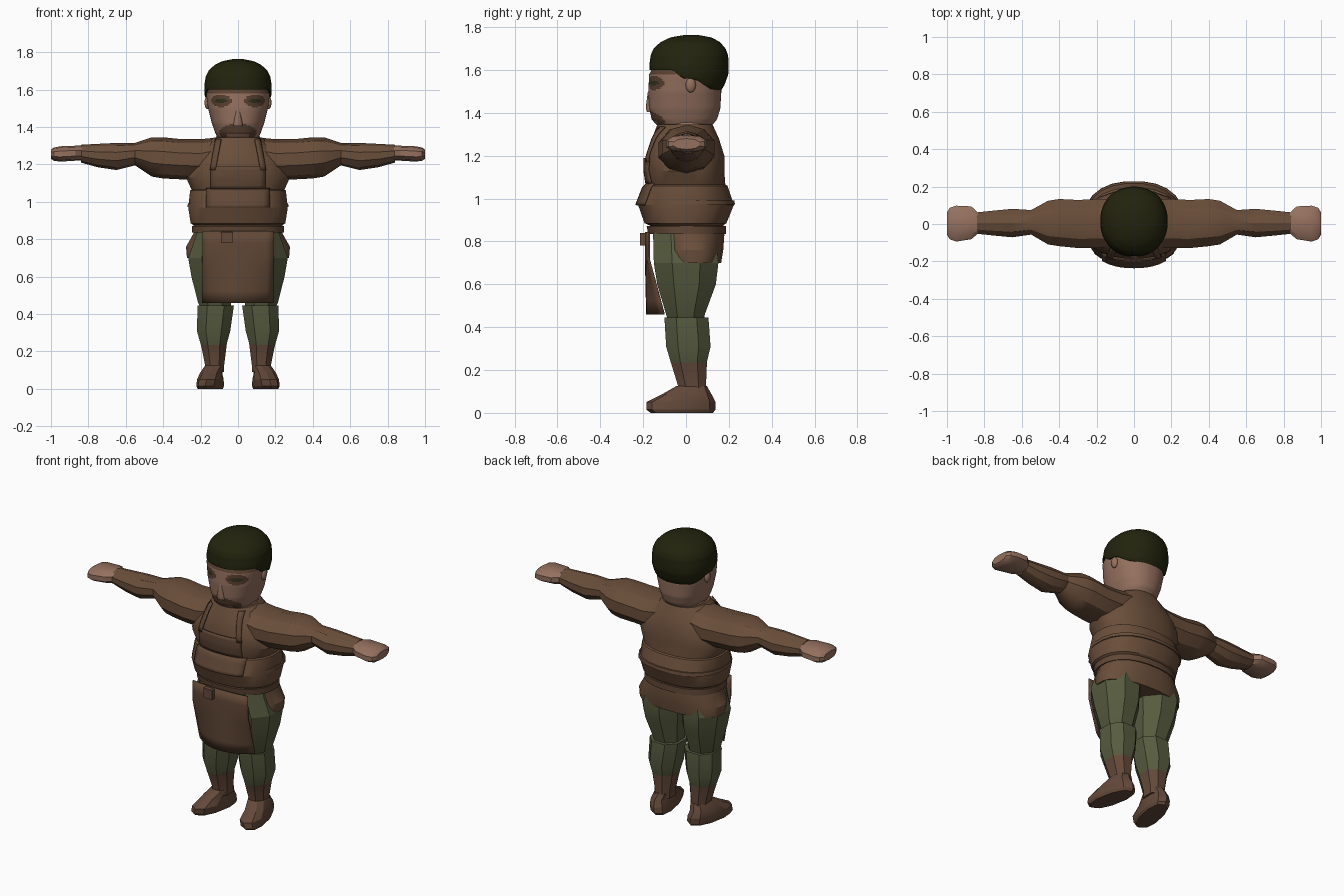
import bpy, bmesh, math

if "Cube" in bpy.data.objects:
    bpy.data.objects.remove(bpy.data.objects["Cube"])

def material(name, rgb):
    m = bpy.data.materials.new(name)
    m.diffuse_color = (*rgb, 1)
    m.use_nodes = True
    m.node_tree.nodes["Principled BSDF"].inputs["Base Color"].default_value = m.diffuse_color
    return m

BROWN = material("brown cloth", (.145, .077, .043))
APRON = material("apron brown", (.120, .064, .037))
SKIN = material("skin", (.30, .165, .115))
HAIR = material("dark hair", (.016, .017, .004))
GREEN = material("green trousers", (.095, .105, .050))
BOOT = material("boot leather", (.125, .066, .042))
FACIAL = material("facial hair", (.10, .052, .030))
EYE = material("eye dark", (.030, .030, .014))

def finish(name, bm, mats, angle=30, rule=None):
    bmesh.ops.remove_doubles(bm, verts=bm.verts, dist=.0005)
    bmesh.ops.recalc_face_normals(bm, faces=bm.faces)
    if rule:
        for f in bm.faces:
            f.material_index = rule(f.calc_center_median())
    me = bpy.data.meshes.new(name)
    bm.to_mesh(me)
    bm.free()
    for m in mats:
        me.materials.append(m)
    ob = bpy.data.objects.new(name, me)
    bpy.context.collection.objects.link(ob)
    bpy.context.view_layer.objects.active = ob
    ob.select_set(True)
    bpy.ops.object.shade_smooth_by_angle(angle=math.radians(angle))
    ob.select_set(False)
    return ob

def ring_at(rings, t):
    """Linear blend of a ring table at position t."""
    rs = sorted(rings)
    for a, b in zip(rs, rs[1:]):
        if a[0] <= t <= b[0]:
            k = (t - a[0]) / (b[0] - a[0])
            return [p + (q - p) * k for p, q in zip(a, b)]
    return rs[0] if t < rs[0][0] else rs[-1]

def loft(name, rings, mats, axis='z', seg=12, n=2.0, side=1, angle=30,
         caps=True, rule=None, warp=None):
    """Rings are (t, a0, a1, b0, b1): bounds of a rounded section at t."""
    bm = bmesh.new()
    loops = []
    for t, a0, a1, b0, b1 in rings:
        loop = []
        for i in range(seg):
            u = 2 * math.pi * (i + .5) / seg
            c, s = math.cos(u), math.sin(u)
            a = (a0 + a1) / 2 + (a1 - a0) / 2 * math.copysign(abs(c) ** (2 / n), c)
            b = (b0 + b1) / 2 + (b1 - b0) / 2 * math.copysign(abs(s) ** (2 / n), s)
            p = (a, b, t) if axis == 'z' else (t, a, b)
            if warp:
                p = warp(*p)
            loop.append(bm.verts.new((p[0] * side, p[1], p[2])))
        loops.append(loop)
    for l0, l1 in zip(loops, loops[1:]):
        for i in range(seg):
            j = (i + 1) % seg
            bm.faces.new((l0[i], l0[j], l1[j], l1[i]))
    if caps:
        bm.faces.new(loops[0])
    bm.faces.new(loops[-1])
    return finish(name, bm, mats, angle, rule)

def panel(name, x0, x1, z0, z1, surf, mat, thick=.008, nx=10, nz=6, lean=0):
    """Curved cloth plate whose front follows y = surf(x, z)."""
    bm = bmesh.new()
    g = []
    for j in range(nz + 1):
        z = z0 + (z1 - z0) * j / nz
        xs = [x0 + (x1 - x0) * i / nx + lean * j / nz for i in range(nx + 1)]
        g.append([bm.verts.new((x, surf(x, z), z)) for x in xs])
    for j in range(nz):
        for i in range(nx):
            bm.faces.new((g[j][i], g[j][i + 1], g[j + 1][i + 1], g[j + 1][i]))
    ob = finish(name, bm, [mat])
    mod = ob.modifiers.new("thickness", 'SOLIDIFY')
    mod.thickness = thick
    mod.offset = 0
    return ob

def box(name, lo, hi, mat):
    bm = bmesh.new()
    bmesh.ops.create_cube(bm, size=1)
    for v in bm.verts:
        v.co = [(l + h) / 2 + c * (h - l) for l, h, c in zip(lo, hi, v.co)]
    return finish(name, bm, [mat])

# Tunic: skirt, waist, belly and chest
TORSO = [(z, -rx, rx, f, b) for z, rx, f, b in [
    (.70, .275, -.10, .165), (.76, .280, -.12, .175), (.83, .240, -.145, .180),
    (.875, .240, -.17, .175), (.885, .255, -.195, .19), (.97, .268, -.225, .225),
    (1.06, .258, -.19, .195), (1.065, .250, -.175, .185), (1.13, .280, -.185, .18),
    (1.20, .262, -.185, .18), (1.28, .200, -.160, .155), (1.345, .130, -.135, .125)]]
TN = 2.3
loft("tunic", TORSO, [BROWN], seg=24, n=TN)

def chest(offset):
    def surf(x, z):
        _, a0, a1, b0, b1 = ring_at(TORSO, z)
        k = max(0, 1 - min(1, abs(x / a1)) ** TN) ** (1 / TN)
        return (b0 + b1) / 2 - (b1 - b0) / 2 * k - offset
    return surf

# Belt and back seam
loft("belt", [(.835, -.247, .247, -.178, .187), (.872, -.247, .247, -.185, .187)], [APRON], seg=24, n=TN)
loft("tunic_seam", [(.972, -.272, .272, -.21, .23), (.992, -.270, .270, -.21, .228)], [BROWN], seg=24, n=TN)

# Apron: skirt, waist band, bib and straps
def skirt(x, z):
    low = max(0, (.72 - z) / .26)
    return -.188 + .006 * low + (abs(x) / .19) ** 2 * (.015 + .065 * low)
panel("apron_skirt", -.19, .19, .46, .845, skirt, APRON)
panel("apron_waist", -.17, .17, .97, 1.07, chest(.008), APRON)
panel("apron_bib", -.145, .145, 1.07, 1.19, chest(.010), APRON)
for s in (1, -1):
    panel("apron_strap", s * .12, s * .15, 1.17, 1.335, chest(.012), APRON, nx=2, lean=-s * .03)
box("belt_pouch", (-.09, -.215, .78), (-.03, -.18, .84), BOOT)

for s in (1, -1):
    # Sleeve with shoulder, elbow and forearm
    loft("sleeve", [(.10, -.13, .14, 1.15, 1.345), (.20, -.135, .14, 1.115, 1.335),
                    (.30, -.135, .135, 1.12, 1.335), (.40, -.125, .14, 1.125, 1.345),
                    (.46, -.115, .13, 1.135, 1.345), (.55, -.06, .078, 1.195, 1.315),
                    (.65, -.075, .085, 1.17, 1.315), (.75, -.065, .075, 1.185, 1.31),
                    (.84, -.055, .065, 1.21, 1.305)],
         [BROWN], axis='x', seg=10, side=s)
    # Mitten hand
    loft("hand", [(.83, -.05, .06, 1.22, 1.30), (.87, -.085, .098, 1.22, 1.30),
                  (.95, -.098, .102, 1.215, 1.297), (.985, -.085, .09, 1.22, 1.29),
                  (1.0, -.06, .065, 1.23, 1.28)], [SKIN], axis='x', seg=10, n=2.4, side=s)
    # Thigh, overlapping the calf at the knee
    loft("thigh", [(.43, .035, .205, -.09, .09), (.46, .03, .22, -.10, .095),
                   (.60, .008, .258, -.145, .15), (.70, .002, .276, -.162, .163),
                   (.84, .002, .225, -.165, .15)], [GREEN], seg=8, n=2.1, side=s, angle=20)
    loft("calf", [(.235, .057, .203, -.077, .103), (.31, .035, .226, -.10, .122),
                  (.445, .015, .223, -.108, .112)], [GREEN], seg=8, n=2.3, side=s, angle=20)
    # Boot shaft and foot turned outwards
    loft("boot_shaft", [(.09, .07, .18, -.045, .10), (.13, .07, .18, -.043, .098),
                        (.24, .055, .204, -.078, .104)], [BOOT], seg=8, n=2.3, side=s, angle=20)
    loft("foot", [(0, .085, .205, -.165, .125), (.015, .078, .212, -.185, .138),
                  (.05, .078, .212, -.185, .138), (.085, .085, .203, -.115, .12),
                  (.125, .072, .178, -.045, .098)], [BOOT], seg=10, n=2.3, side=s, angle=20,
         warp=lambda x, y, z: (x - .19 * y * (1 - z / .14), y, z))

# Neck
loft("neck", [(1.30, -.13, .13, -.12, .12), (1.36, -.115, .115, -.12, .12)], [SKIN], seg=20)

# Head with painted eyes, brow and moustache
HEAD = [(z, -rx, rx, f, b) for z, rx, f, b in [
    (1.325, .085, -.10, .10), (1.345, .110, -.14, .125), (1.37, .122, -.16, .145),
    (1.42, .140, -.172, .16), (1.50, .160, -.176, .165), (1.58, .171, -.172, .165),
    (1.61, .165, -.155, .165), (1.67, .12, -.11, .13)]]

def face_paint(c):
    x, y, z = abs(c.x), c.y, c.z
    if z > 1.605:
        return 3
    if y > -.05:
        return 0
    if math.hypot((x - .09) / .032, (z - 1.54) / .011) < 1:
        return 2
    if math.hypot((x - .09) / .055, (z - 1.54) / .033) < 1 or z > 1.583:
        return 1
    whiskers = math.hypot(x / .10, (z - 1.372) / .045) < 1
    chin = x < .06 and z < 1.362
    return 1 if whiskers and not chin else 0

loft("head", [ring_at(HEAD, 1.325 + .0075 * i) for i in range(47)],
     [SKIN, FACIAL, EYE, HAIR], seg=96, n=2.25, angle=50, rule=face_paint)

# Nose
loft("nose", [(1.405, -.026, .026, -.183, -.15), (1.425, -.024, .024, -.188, -.15),
              (1.50, -.010, .010, -.178, -.15)], [SKIN], seg=10, angle=50)

# Ears
for s in (1, -1):
    bm = bmesh.new()
    bmesh.ops.create_uvsphere(bm, u_segments=12, v_segments=8, radius=1)
    for v in bm.verts:
        v.co = (s * .163 + v.co.x * .016, .022 + v.co.y * .024, 1.53 + v.co.z * .035)
    finish("ear", bm, [SKIN], 50)

# Hair cap: high fringe in front, low at the nape
CAP = [(z, -rx, rx, f, b) for z, rx, f, b in [
    (1.49, .155, -.15, .155), (1.53, .172, -.165, .18), (1.58, .180, -.172, .198),
    (1.62, .181, -.172, .20), (1.67, .173, -.165, .197), (1.70, .158, -.152, .185),
    (1.73, .128, -.12, .16), (1.752, .085, -.075, .12), (1.763, .03, -.01, .06)]]

def hairline(x, y, z):
    if y < -.06:
        low = 1.60
    elif y < -.02:
        low = 1.60 - (y + .06)
    elif y < .04:
        low = 1.56
    else:
        low = max(1.49, 1.56 - (y - .04) * .65)
    return (x, y, max(z, low))

loft("hair", [ring_at(CAP, 1.49 + .0105 * i) for i in range(27)], [HAIR], seg=40, n=2.15,
     angle=50, caps=False, warp=hairline)
